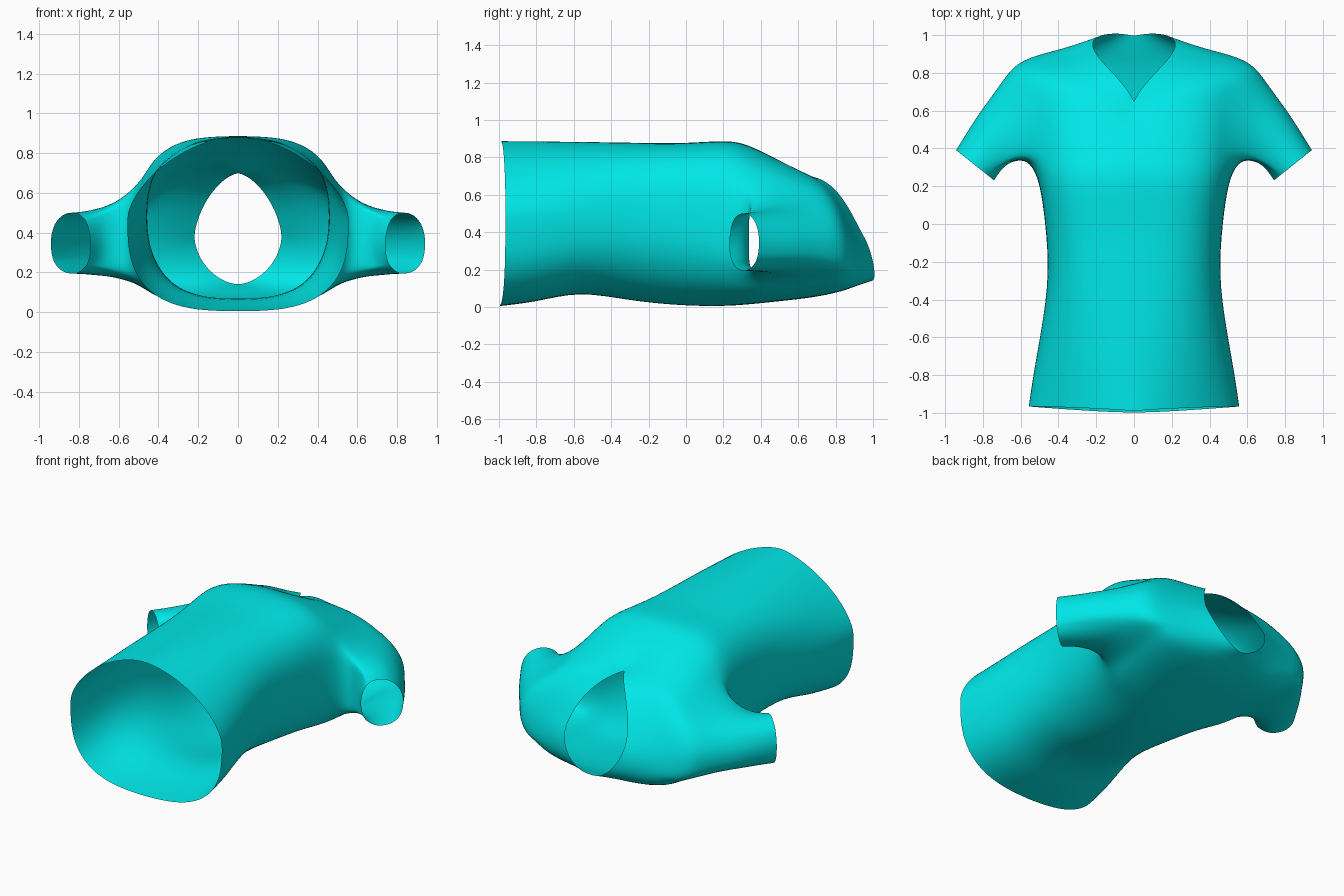
import bpy, bmesh
from math import sin, cos, pi, atan2
from mathutils import Vector

if "Cube" in bpy.data.objects:
    bpy.data.objects.remove(bpy.data.objects["Cube"])

HALF = 16            # segments from centre front to centre back
ARM_J = (5, 11)      # armhole span around the ring
ARM_I = (6, 9)       # armhole span along the body

# body rings: half width, z top, z widest, z bottom, top and bottom squareness, y front, side, back
RINGS = [
    (.56, .89, .47, .003, 1.65, 2.9, -.99, -.965, -1.0),
    (.535, .888, .46, .025, 1.85, 2.8, -.80, -.79, -.80),
    (.49, .885, .47, .085, 2.2, 2.5, -.55, -.55, -.57),
    (.45, .88, .48, .03, 2.6, 2.2, -.27, -.27, -.30),
    (.47, .875, .46, .003, 2.9, 2.3, 0, 0, 0),
    (.50, .897, .42, .003, 3.1, 2.5, .24, .22, .22),
    (.55, .865, .36, .013, 2.7, 2.8, .34, .34, .34),
    (.57, .815, .36, .03, 2.4, 2.9, .44, .52, .50),
    (.59, .765, .36, .05, 2.1, 2.9, .52, .71, .68),
    (.615, .73, .36, .08, 1.9, 2.7, .57, .86, .82),
    (.42, .715, .36, .11, 1.8, 2.2, .60, .895, .90),
    (.22, .70, .38, .14, 1.6, 1.8, .65, .95, .995),
]


def ring_point(r, j):
    w, zt, zw, zb, nt, nb, yf, ys, yb = r
    u = j / HALF
    s, c = sin(pi * u), cos(pi * u)
    n = nt if c > 0 else nb
    x = 0 if j in (0, HALF) else w * s ** (2 / n)
    z = zw + ((zt - zw) if c > 0 else (zb - zw)) * abs(c) ** (2 / n)
    y = yf * (1 - u) * (1 - 2 * u) + ys * 4 * u * (1 - u) + yb * u * (2 * u - 1)
    return x, y, z


bm = bmesh.new()
crease = bm.verts.layers.float.new("crease_vert")

# half of the torso, with the armhole left open
grid = [[bm.verts.new(ring_point(r, j)) for j in range(HALF + 1)] for r in RINGS]
(i0, i1), (j0, j1) = ARM_I, ARM_J
for i in range(len(RINGS) - 1):
    for j in range(HALF):
        if not (i0 <= i < i1 and j0 <= j < j1):
            bm.faces.new((grid[i][j], grid[i][j + 1], grid[i + 1][j + 1], grid[i + 1][j]))

# sleeve lofted from the armhole edge to an oval cuff
hole = ([grid[i0][j] for j in range(j0, j1)] + [grid[i][j1] for i in range(i0, i1)]
        + [grid[i1][j] for j in range(j1, j0, -1)] + [grid[i][j0] for i in range(i1, i0, -1)])
centre = Vector((.84, .31, .345))
across, up = Vector((.103, .082, 0)), Vector((0, 0, .164))
cuff = []
for v in hole:
    a = atan2((v.co.z - .37) / .24, (v.co.y - .59) / .26)
    cuff.append(centre + across * cos(a) + up * sin(a))
STEPS = 5
prev = hole
rows = []
for k in range(1, STEPS + 1):
    t = k / STEPS
    row = []
    for v, end in zip(hole, cuff):
        bulge = (1 - 1.2 * (v.co.y - .34)) * sin(pi * t)
        p = v.co.lerp(end, t) + Vector((.015, .04, 0)) * bulge
        p.z = v.co.z + (end.z - v.co.z) * (1 - (1 - t) ** 2)
        row.append(bm.verts.new(p))
    for a in range(len(hole)):
        b = (a + 1) % len(hole)
        bm.faces.new((prev[a], prev[b], row[b], row[a]))
    rows.append(row)
    prev = row

# soften the armhole on the chest and underarm, leaving the shoulder seam crisp
soft = [v for v in hole + rows[0] + rows[1] if v.co.y < .75]
for _ in range(2):
    bmesh.ops.smooth_vert(bm, verts=soft, factor=.4, use_axis_x=True, use_axis_y=True, use_axis_z=True)

# keep the point of the V neck sharp
grid[-1][0][crease] = 1.0

mesh = bpy.data.meshes.new("v_neck_shirt")
bm.to_mesh(mesh)
bm.free()
shirt = bpy.data.objects.new("v_neck_shirt", mesh)
bpy.context.collection.objects.link(shirt)
for f in mesh.polygons:
    f.use_smooth = True

# other half and smoothing
mirror = shirt.modifiers.new("mirror", 'MIRROR')
mirror.use_clip = True
smooth = shirt.modifiers.new("smooth", 'SUBSURF')
smooth.levels = smooth.render_levels = 2

# cyan cloth
cloth = bpy.data.materials.new("cyan_cloth")
cloth.diffuse_color = (0, .8, .8, 1)
cloth.use_nodes = True
cloth.node_tree.nodes["Principled BSDF"].inputs["Base Color"].default_value = cloth.diffuse_color
mesh.materials.append(cloth)
